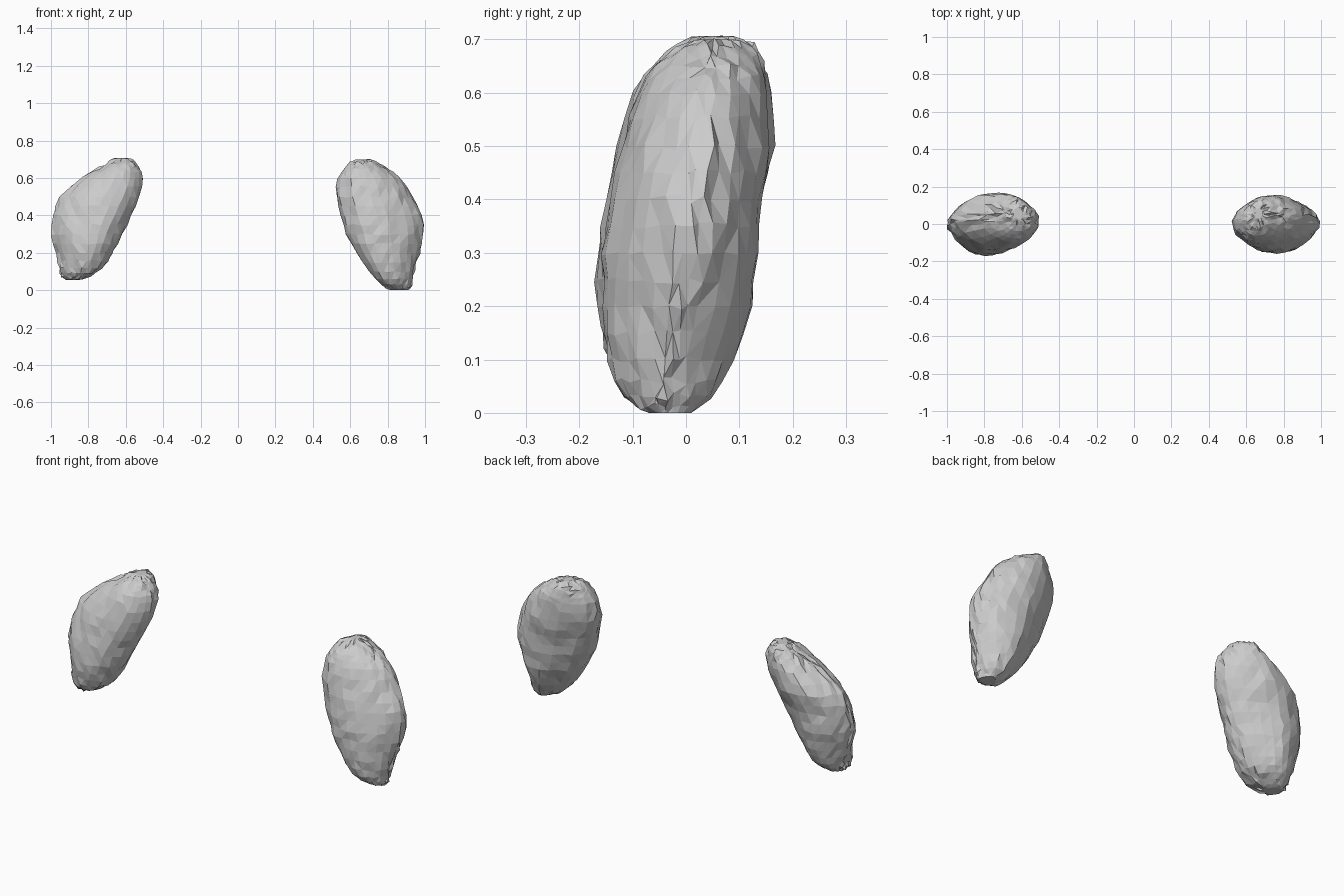
import bpy, bmesh, random
from mathutils import Vector

if "Cube" in bpy.data.objects:
    bpy.data.objects.remove(bpy.data.objects["Cube"])

# Cross-section: u runs inner -> outer edge, v runs front (-1) -> back (+1)
SECTION = [(1, -.12), (.9, -.5), (.7, -.84), (.46, -1), (.22, -.92), (.05, -.55), (0, -.18),
           (.06, .25), (.24, .68), (.48, 1), (.74, .88), (.91, .52), (.995, .15)]

# Levels: height, inner x, outer x, front y, back y
RIGHT = [(0, .82, .91, -.07, .01), (.03, .765, .925, -.115, .045), (.1, .70, .94, -.145, .085),
         (.2, .635, .965, -.155, .12), (.3, .58, .985, -.155, .135), (.4, .55, .975, -.14, .14),
         (.5, .525, .93, -.12, .155), (.6, .535, .865, -.09, .15), (.65, .565, .80, -.06, .14),
         (.685, .60, .735, -.02, .125), (.70, .645, .685, .03, .085)]
LEFT = [(.055, .85, .92, -.08, .0), (.075, .79, .94, -.12, .04), (.12, .725, .955, -.15, .08),
        (.2, .67, .97, -.167, .11), (.3, .62, .995, -.165, .13), (.4, .57, .985, -.147, .14),
        (.5, .525, .945, -.127, .17), (.6, .507, .83, -.095, .16), (.655, .53, .74, -.06, .145),
        (.69, .555, .68, -.02, .125), (.706, .59, .645, .025, .09)]


def smooth(points, steps, closed):
    """Catmull-Rom resampling of a list of points."""
    p = [Vector(q) for q in points]
    n, out = len(p), []
    for i in range(n if closed else n - 1):
        if closed:
            a, b, c, d = (p[(i + k) % n] for k in (-1, 0, 1, 2))
        else:
            a, b, c, d = p[max(i - 1, 0)], p[i], p[i + 1], p[min(i + 2, n - 1)]
        for s in range(steps):
            t = s / steps
            out.append(.5 * (2 * b + (c - a) * t + (2 * a - 5 * b + 4 * c - d) * t * t
                             + (3 * b - a - 3 * c + d) * t ** 3))
    return out if closed else out + [p[-1]]


def lobe(name, levels, side, seed):
    rnd = random.Random(seed)
    bm = bmesh.new()
    section = smooth(SECTION, 2, True)
    # interpolate each level's five values in two vector halves
    shape = list(zip(smooth([l[:3] for l in levels], 2, False),
                     smooth([l[2:] for l in levels], 2, False)))
    rings = []
    for k, (a, b) in enumerate(shape):
        z, xi, xo = a
        yf, yb = b[1], b[2]
        end = k in (0, len(shape) - 1)
        edge_y = min(max(-.045 + .1 * z / .7, yf + .35 * (yb - yf)), yb - .35 * (yb - yf))
        ring = []
        for u, v in section:
            amp = 0 if end else (.008 if u > .95 else .005)
            y = edge_y + v * ((yb - edge_y) if v > 0 else (edge_y - yf))
            x = xi + u * (xo - xi)
            ring.append(bm.verts.new((side * (x + rnd.uniform(-amp, amp)),
                                      y + rnd.uniform(-amp, amp),
                                      z + rnd.uniform(-amp, amp))))
        rings.append(ring)
    n = len(section)
    for r, s in zip(rings, rings[1:]):
        for i in range(n):
            j = (i + 1) % n
            bm.faces.new((r[i], r[j], s[j], s[i]))
    bm.faces.new(rings[0])
    bm.faces.new(rings[-1])
    bmesh.ops.triangulate(bm, faces=bm.faces[:], quad_method='SHORT_EDGE')
    bmesh.ops.recalc_face_normals(bm, faces=bm.faces[:])
    mesh = bpy.data.meshes.new(name)
    bm.to_mesh(mesh)
    bm.free()
    obj = bpy.data.objects.new(name, mesh)
    bpy.context.collection.objects.link(obj)
    return obj


# Two faceted rock-like lobes, leaning toward each other
lobe("right_lobe", RIGHT, 1, 3)
lobe("left_lobe", LEFT, -1, 8)
